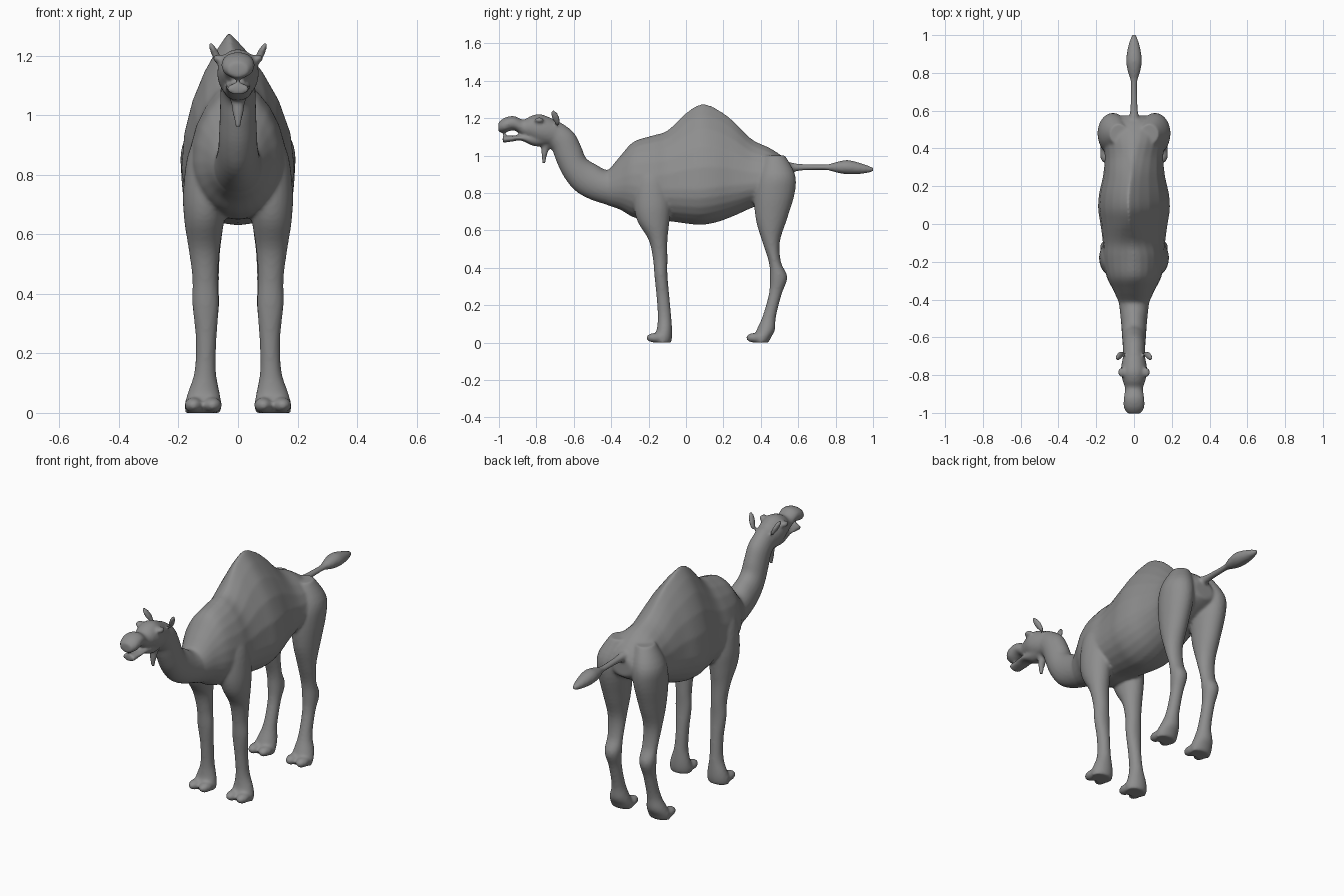
import bpy
import bmesh
from math import sin, cos, pi, radians
from mathutils import Vector, Matrix, Euler

SIDES = 24

cube = bpy.data.objects.get("Cube")
if cube:
    bpy.data.objects.remove(cube, do_unlink=True)

bm = bmesh.new()


def smooth(rows, steps=4):
    """Refine a list of section rows with a Catmull-Rom curve."""
    result = []
    last = len(rows) - 1
    for i in range(last):
        a, b = rows[max(i - 1, 0)], rows[i]
        c, d = rows[i + 1], rows[min(i + 2, last)]
        for k in range(steps):
            t = k / steps
            result.append([
                q + t * (r - p + t * (2 * p - 5 * q + 4 * r - s + t * (3 * (q - r) + s - p))) / 2
                for p, q, r, s in zip(a, b, c, d)])
    result.append(list(rows[last]))
    return result


def ring(centre, width, up, down, tilt=0, sharp=1, lean=0):
    """Oval section; sharp narrows the upper half, lean shifts its ridge."""
    axis = Vector((0, sin(tilt), cos(tilt)))
    points = []
    for k in range(SIDES):
        a = 2 * pi * k / SIDES
        x, h = cos(a), sin(a)
        if h > 0:
            x = (1 if x > 0 else -1) * abs(x) ** sharp
            offset = axis * h * up
        else:
            offset = axis * h * down
        shift = lean * max(h, 0) ** 2
        points.append(Vector(centre) + offset + Vector((x * width + shift, 0, 0)))
    return points


def loft(rings):
    """Skin a row of sections and close both ends."""
    loops = [[bm.verts.new(p) for p in points] for points in rings]
    for a, b in zip(loops, loops[1:]):
        for k in range(SIDES):
            n = (k + 1) % SIDES
            bm.faces.new((a[k], a[n], b[n], b[k]))
    bm.faces.new(loops[0])
    bm.faces.new(loops[-1])


def upright_loft(rows):
    """Sections facing along y: (y, top, bottom, half width)."""
    loft([ring((0, y, (top + low) / 2), w, (top - low) / 2, (top - low) / 2)
          for y, top, low, w in smooth(rows)])


def leg(rows, side):
    """Level sections: (z, inner x, outer x, front y, back y)."""
    loft([ring((side * (a + b) / 2, (f + r) / 2, z), (b - a) / 2, (r - f) / 2, (r - f) / 2, pi / 2)
          for z, a, b, f, r in smooth(rows)])


def blob(location, radii, turn=(0, 0, 0)):
    matrix = Matrix.LocRotScale(Vector(location), Euler(turn), Vector(radii))
    bmesh.ops.create_uvsphere(bm, u_segments=20, v_segments=12, radius=1, matrix=matrix)


# Torso with hump: (y, top, bottom, widest z, half width, sharpness, lean)
torso = [
    (-.47, .915, .76, .84, .055, 1, 0),
    (-.42, .92, .735, .83, .078, 1, 0),
    (-.35, 1, .71, .84, .11, 1, 0),
    (-.28, 1.075, .67, .84, .145, 1.1, 0),
    (-.18, 1.108, .65, .82, .165, 1.2, 0),
    (-.1, 1.135, .65, .82, .165, 1.4, -.01),
    (0, 1.23, .637, .82, .178, 1.8, -.025),
    (.08, 1.277, .63, .82, .19, 1.9, -.03),
    (.16, 1.255, .643, .83, .185, 1.9, -.03),
    (.25, 1.19, .675, .84, .165, 1.8, -.02),
    (.35, 1.09, .72, .85, .155, 1.5, -.01),
    (.45, 1.04, .76, .86, .16, 1.2, 0),
    (.53, .985, .8, .86, .13, 1, 0),
    (.575, .93, .83, .88, .06, 1, 0),
]
loft([ring((0, y, mid), w, top - mid, mid - low, 0, sharp, lean)
      for y, top, low, mid, w, sharp, lean in smooth(torso)])

# Curved neck: (y, z, half width, half depth, tilt)
neck = [
    (-.3, .84, .1, .12, 0),
    (-.42, .83, .08, .093, 0),
    (-.53, .877, .068, .09, 30),
    (-.592, .935, .064, .078, 48),
    (-.627, 1.01, .061, .077, 60),
    (-.66, 1.08, .059, .074, 52),
    (-.72, 1.125, .055, .07, 30),
]
loft([ring((0, y, z), w, d, d, radians(tilt)) for y, z, w, d, tilt in smooth(neck)])

# Skull and muzzle
upright_loft([
    (-.67, 1.17, 1.06, .05), (-.72, 1.2, 1.05, .062),
    (-.78, 1.222, 1.06, .07), (-.83, 1.212, 1.085, .06),
    (-.87, 1.192, 1.105, .048), (-.92, 1.212, 1.135, .054),
    (-.97, 1.203, 1.123, .055), (-1.003, 1.178, 1.127, .036),
])

# Open lower jaw
upright_loft([
    (-.74, 1.13, 1.055, .05), (-.81, 1.12, 1.05, .048),
    (-.88, 1.11, 1.08, .043), (-.93, 1.107, 1.075, .041),
    (-.98, 1.107, 1.068, .036),
])

# Beard: (z, y, half width, half depth)
loft([ring((0, y, z), w, d, d, pi / 2) for z, y, w, d in smooth([
    (1.07, -.745, .028, .03), (1.01, -.757, .019, .016), (.96, -.76, .009, .009)])])

# Tail with tuft
upright_loft([
    (.53, .97, .9, .035), (.6, .957, .918, .021), (.7, .953, .922, .017),
    (.76, .954, .921, .019), (.81, .968, .908, .034), (.87, .976, .9, .042),
    (.95, .955, .904, .029), (1.003, .935, .915, .01),
])

front_leg = [
    (0, .058, .177, -.17, -.08), (.03, .055, .179, -.175, -.074),
    (.07, .062, .168, -.157, -.074), (.14, .074, .146, -.151, -.079),
    (.25, .072, .142, -.158, -.089), (.36, .064, .153, -.169, -.099),
    (.45, .067, .153, -.177, -.099), (.55, .061, .166, -.2, -.099),
    (.65, .045, .181, -.26, -.088), (.75, .03, .184, -.28, -.08),
    (.88, .03, .165, -.27, -.1), (.98, .03, .11, -.25, -.13),
]
hind_leg = [
    (0, .058, .177, .36, .44), (.03, .055, .179, .36, .456),
    (.07, .062, .168, .378, .476), (.14, .074, .146, .409, .481),
    (.26, .074, .142, .443, .512), (.35, .064, .152, .449, .542),
    (.43, .064, .152, .443, .508), (.54, .06, .162, .408, .502),
    (.66, .045, .177, .373, .54), (.8, .03, .191, .363, .582),
    (.9, .03, .187, .385, .583), (1, .03, .13, .42, .53),
]
for side in (1, -1):
    leg(front_leg, side)
    leg(hind_leg, side)
    # Two toes on each foot
    for toe_y in (-.165, .368):
        for offset in (-.032, .032):
            blob((side * .117 + offset, toe_y, .026), (.031, .048, .026))
    # Ears and brows
    blob((side * .075, -.697, 1.203), (.013, .02, .05), (.35, side * .45, 0))
    blob((side * .066, -.785, 1.19), (.019, .026, .015))

bmesh.ops.recalc_face_normals(bm, faces=bm.faces)
mesh = bpy.data.meshes.new("camel_body")
bm.to_mesh(mesh)
bm.free()
body = bpy.data.objects.new("camel_body", mesh)
bpy.context.collection.objects.link(body)

# Single grey hide
hide = bpy.data.materials.new("grey_hide")
hide.use_nodes = True
colour = (.27, .27, .27, 1)
hide.diffuse_color = colour
hide.node_tree.nodes["Principled BSDF"].inputs["Base Color"].default_value = colour
mesh.materials.append(hide)

# Fuse the parts into one soft skin
fuse = body.modifiers.new("fuse_parts", "REMESH")
fuse.mode = "VOXEL"
fuse.voxel_size = .008
fuse.use_smooth_shade = True
soften = body.modifiers.new("soften_joins", "SMOOTH")
soften.factor = .5
soften.iterations = 6
